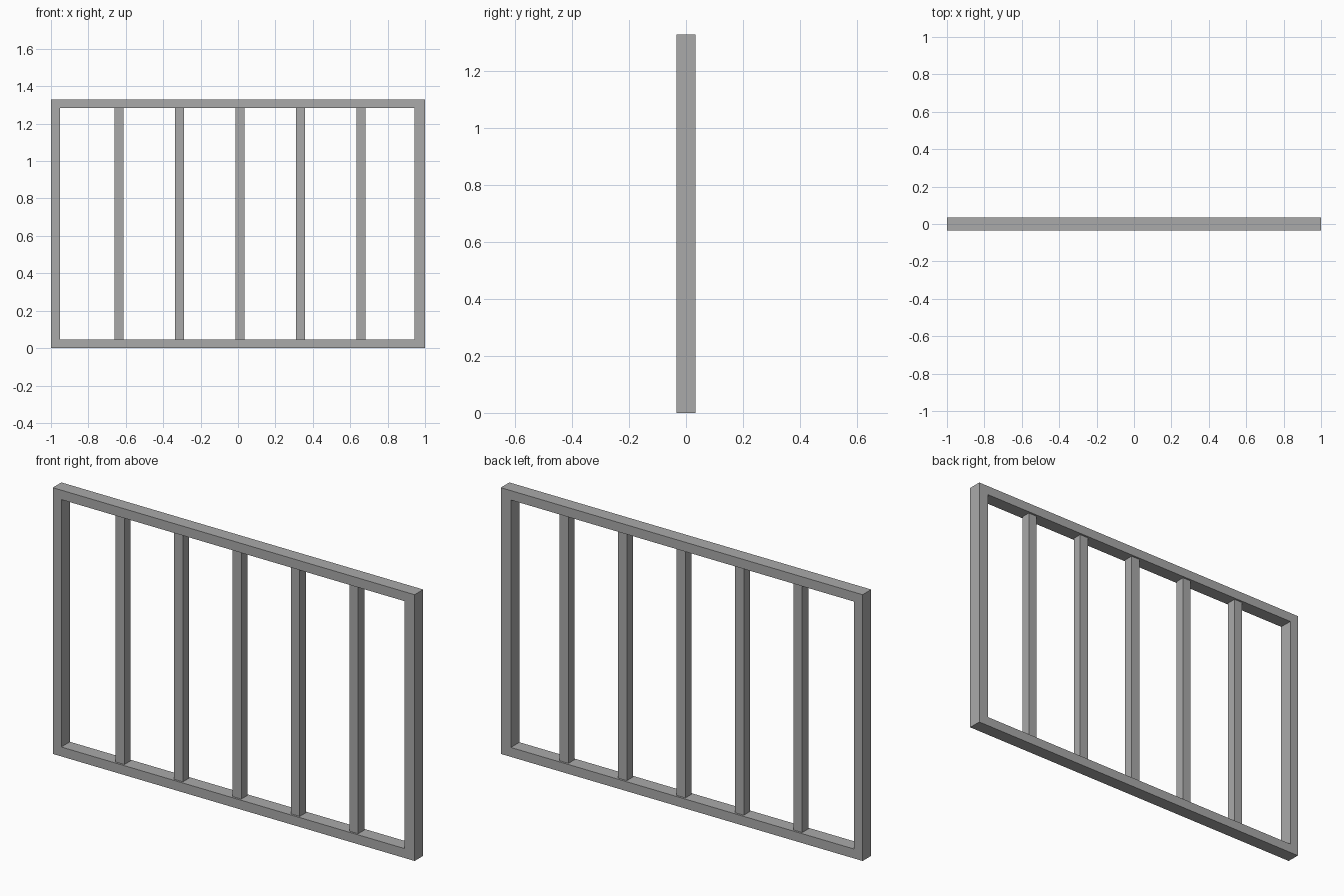
import bpy
import bmesh

cube = bpy.data.objects.get("Cube")
if cube:
    bpy.data.objects.remove(cube, do_unlink=True)

HEIGHT, DEPTH = 1.33, 0.068
RAIL = 0.047                      # rail and left-hand stile width
WIDE_STILE = 0.056                # the stile on +x is a little wider
BAR = 0.048
BAR_COUNT, BAR_START, BAR_STEP = 5, -0.635, 0.323

grey = bpy.data.materials.new("plain grey")
grey.use_nodes = True
colour = (0.4, 0.4, 0.4, 1)
grey.diffuse_color = colour
grey.node_tree.nodes["Principled BSDF"].inputs["Base Color"].default_value = colour


def add_object(name, bm):
    bmesh.ops.recalc_face_normals(bm, faces=bm.faces)
    mesh = bpy.data.meshes.new(name)
    bm.to_mesh(mesh)
    bm.free()
    mesh.materials.append(grey)
    obj = bpy.data.objects.new(name, mesh)
    bpy.context.collection.objects.link(obj)


def rectangle(bm, x0, x1, z0, z1, y):
    return [bm.verts.new((x, y, z)) for x, z in ((x0, z0), (x1, z0), (x1, z1), (x0, z1))]


def extrude_back(bm, depth):
    out = bmesh.ops.extrude_face_region(bm, geom=bm.faces[:], use_keep_orig=True)
    moved = [g for g in out["geom"] if isinstance(g, bmesh.types.BMVert)]
    bmesh.ops.translate(bm, verts=moved, vec=(0, depth, 0))


# Outer frame: a rectangular ring pulled through its depth
bm = bmesh.new()
outer = rectangle(bm, -1, 1, 0, HEIGHT, -DEPTH / 2)
inner = rectangle(bm, -1 + RAIL, 1 - WIDE_STILE, RAIL, HEIGHT - RAIL, -DEPTH / 2)
for i in range(4):
    j = (i + 1) % 4
    bm.faces.new((outer[i], outer[j], inner[j], inner[i]))
extrude_back(bm, DEPTH)
add_object("frame", bm)

# Upright bars, slimmer than the frame and set between the rails
for i in range(BAR_COUNT):
    x = BAR_START + i * BAR_STEP
    bm = bmesh.new()
    bm.faces.new(rectangle(bm, x - BAR / 2, x + BAR / 2, RAIL, HEIGHT - RAIL, -BAR / 2))
    extrude_back(bm, BAR)
    add_object(f"upright_bar_{i + 1}", bm)
